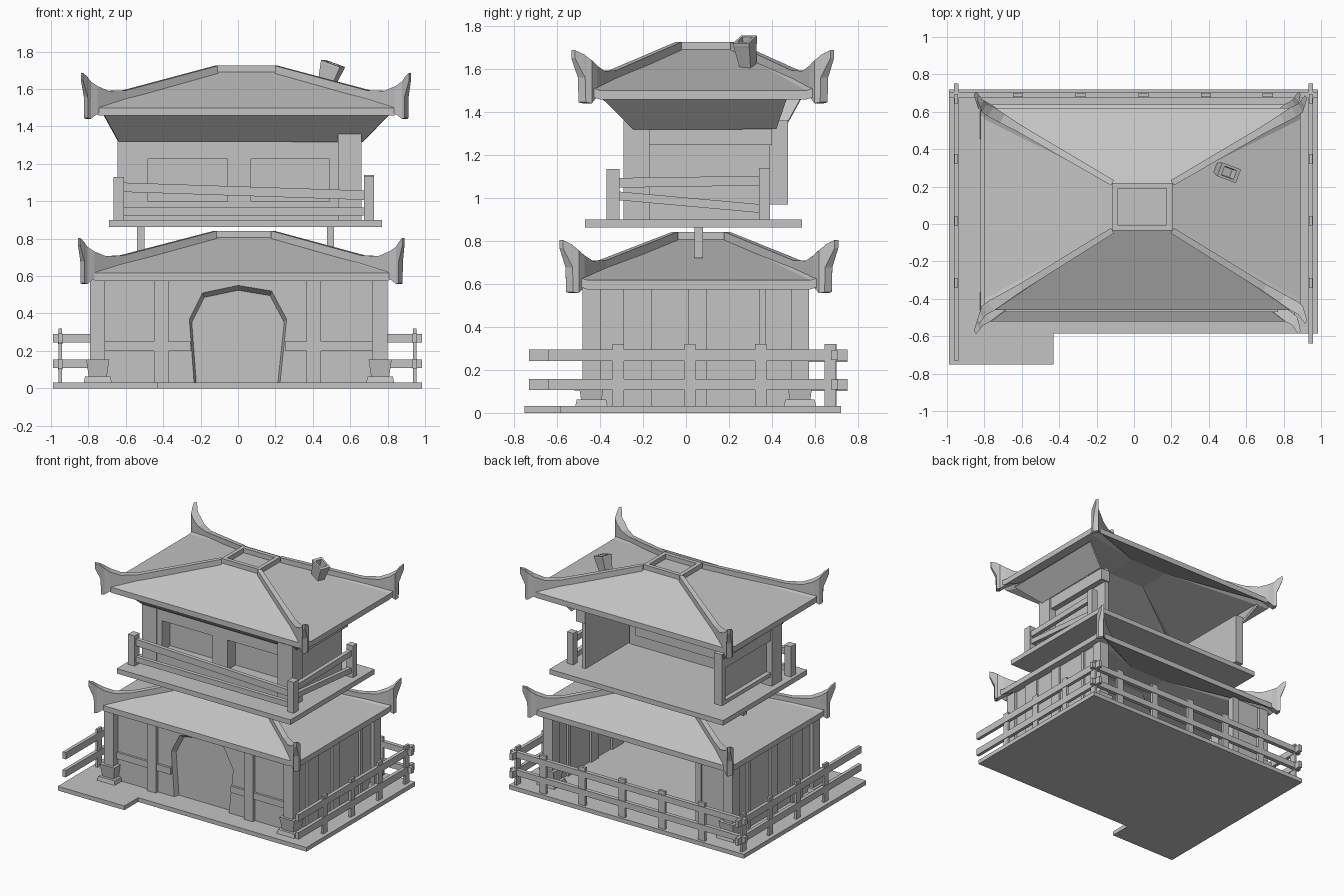
import bpy
import bmesh
from mathutils import Vector

cube = bpy.data.objects.get("Cube")
if cube:
    bpy.data.objects.remove(cube, do_unlink=True)

grey = bpy.data.materials.new("plain_grey")
grey.use_nodes = True
grey.diffuse_color = (0.55, 0.55, 0.55, 1)
grey.node_tree.nodes["Principled BSDF"].inputs["Base Color"].default_value = (0.55, 0.55, 0.55, 1)


def finish(name, bm):
    bmesh.ops.recalc_face_normals(bm, faces=bm.faces)
    mesh = bpy.data.meshes.new(name)
    bm.to_mesh(mesh)
    bm.free()
    mesh.materials.append(grey)
    obj = bpy.data.objects.new(name, mesh)
    bpy.context.collection.objects.link(obj)
    return obj


def loft(bm, rings, caps=True):
    """Skin closed rings of equal length."""
    vs = [[bm.verts.new(p) for p in r] for r in rings]
    n = len(vs[0])
    for a, b in zip(vs, vs[1:]):
        for i in range(n):
            j = (i + 1) % n
            bm.faces.new((a[i], a[j], b[j], b[i]))
    if caps:
        bm.faces.new(vs[0])
        bm.faces.new(vs[-1])
    return vs


def rect(x0, x1, y0, y1, z):
    return [(x0, y0, z), (x1, y0, z), (x1, y1, z), (x0, y1, z)]


def boxes(name, *items):
    """One object made of boxes given as x0, x1, y0, y1, z0, z1."""
    bm = bmesh.new()
    for x0, x1, y0, y1, z0, z1 in items:
        loft(bm, [rect(x0, x1, y0, y1, z0), rect(x0, x1, y0, y1, z1)])
    return finish(name, bm)


def beam(name, p, q, width, height):
    """Rail from p to q with upright ends."""
    p, q = Vector(p), Vector(q)
    d = q - p
    side = Vector((-d.y, d.x, 0)).normalized() * width / 2
    up = Vector((0, 0, height / 2))
    bm = bmesh.new()
    loft(bm, [[c - side - up, c + side - up, c + side + up, c - side + up] for c in (p, q)])
    return finish(name, bm)


def slab(name, outline, y0, y1):
    """Upright slab from an x, z outline."""
    bm = bmesh.new()
    loft(bm, [[(x, y, z) for x, z in outline] for y in (y0, y1)])
    return finish(name, bm)


def roof(name, top, eave, tip, z):
    """Hipped shell with a framed flat top and horned hip ridges; z is the eave height."""
    bm = bmesh.new()
    thick = Vector((0, 0, 0.042))

    def corners(b, height):
        return [Vector(p) for p in rect(*b, height)]
    P, E, T = corners(top, z + 0.19), corners(eave, z + 0.02), corners(tip, z + 0.187)
    layers = []
    for drop in (0, 1):
        pv = [bm.verts.new(p - thick * drop) for p in P]
        ev = []
        for i in range(4):
            prev, here, nxt = E[i - 1], E[i], E[(i + 1) % 4]
            sag = Vector((0, 0, 0.02))
            ev.append([bm.verts.new(p - thick * drop) for p in (
                here + (prev - here).normalized() * 0.06 - sag, here,
                here + (nxt - here).normalized() * 0.06 - sag)])
        bm.faces.new(pv)
        for i in range(4):
            j = (i + 1) % 4
            bm.faces.new((pv[i], pv[j], ev[j][0], ev[i][2]))
            bm.faces.new((pv[i], ev[i][2], ev[i][1]))
            bm.faces.new((pv[i], ev[i][1], ev[i][0]))
        layers.append([v for e in ev for v in e])
    upper, lower = layers
    for i in range(12):
        j = (i + 1) % 12
        bm.faces.new((upper[i], upper[j], lower[j], lower[i]))
    finish(name, bm)

    # hip ridges ending in upturned horns with a small hooked tail
    bm = bmesh.new()
    for p, e, t in zip(P, E, T):
        stations = [(p, .225, .16, .016), (p.lerp(e, .72), .093, .03, .02),
                    (p.lerp(e, .86), .09, .0, .026), (p.lerp(e, .95), .115, -.03, .03),
                    (e, .14, -.06, .026), (e.lerp(t, .35), .16, -.055, .02),
                    (e.lerp(t, .4), .165, .06, .02), (t, .187, .15, .01)]
        side = Vector((p.y - e.y, e.x - p.x, 0)).normalized()
        rings = []
        for c, hi, lo, w in stations:
            l, r = c - side * w, c + side * w
            rings.append([(l.x, l.y, z + lo), (r.x, r.y, z + lo),
                          (r.x, r.y, z + hi), (l.x, l.y, z + hi)])
        loft(bm, rings)
    finish(name + "_hip_ridges", bm)

    x0, x1, y0, y1 = top
    w, lo, hi = 0.03, z + 0.15, z + 0.225
    boxes(name + "_top_frame", (x0, x1, y0, y0 + w, lo, hi), (x0, x1, y1 - w, y1, lo, hi),
          (x0, x0 + w, y0, y1, lo, hi), (x1 - w, x1, y0, y1, lo, hi))


# ground plate with a front corner step
bm = bmesh.new()
plan = [(-.99, -.75), (-.43, -.75), (-.43, -.585), (.985, -.585), (.985, .72), (-.99, .72)]
loft(bm, [[(x, y, z) for x, y in plan] for z in (0, .032)])
finish("ground_plate", bm)

# lower storey: corner columns on flared feet
for x in (-.75, .76):
    for y in (-.44, .53):
        boxes("lower_column", (x - .04, x + .04, y - .042, y + .042, .03, .59))
        bm = bmesh.new()
        for levels in (((.075, .03), (.068, .062)), ((.048, .062), (.062, .155))):
            loft(bm, [rect(x - h, x + h, y - h, y + h, z) for h, z in levels])
        finish("column_foot", bm)

# front wall with an arched doorway and its shallow tapered recess
arch = [(-.235, .032), (-.26, .37), (-.19, .51), (0, .55), (.18, .52), (.26, .37), (.225, .032)]
slab("lower_front_wall", [(.74, .032), (.74, .6), (-.74, .6), (-.74, .032)] + arch, -.43, -.39)
bm = bmesh.new()
rings = loft(bm, [[(x * s, y, .032 + (z - .032) * s) for x, z in arch]
                  for y, s in ((-.43, 1), (-.39, .95))], caps=False)
bm.faces.new(rings[-1])
finish("door_recess", bm)
boxes("front_posts", *[(x - .038, x + .038, -.455, -.42, .032, .59) for x in (-.41, .405)])
boxes("front_cross_rails", (-.72, -.255, -.447, -.42, .2, .25), (.25, .72, -.447, -.42, .2, .25))

# lower side walls with battens, and the short rear panel
for cx in (-.75, .76):
    boxes("lower_side_wall", (cx - .015, cx + .015, -.42, .53, .032, .6))
    boxes("side_battens", *[(cx - .03, cx + .03, a, b, .032, .6)
                            for a, b in ((-.29, -.16), (.01, .095), (.34, .37))])
boxes("rear_panel", (-.75, -.48, .52, .55, .032, .6), (-.52, -.47, .51, .56, .032, .6))

# fence: rails and posts on the back and both sides
for z in (.132, .268):
    beam("back_fence_rail", (-.99, .69, z), (.985, .69, z), .03, .045)
    beam("right_fence_rail", (-.95, -.73, z), (-.95, .75, z - .005), .026, .052)
    beam("left_fence_rail", (.945, -.64, z), (.945, .75, z), .026, .052)
boxes("back_fence_posts", *[(x - .027, x + .027, .68, .7, .03, .32)
                            for x in (-.62, -.285, .05, .385, .715)])
for x in (-.95, .945):
    boxes("side_fence_posts", *[(x - .009, x + .009, y - .026, y + .026, .03, .32)
                                for y in (-.315, .018, .348, .67)])

roof("lower_roof", (-.12, .185, -.05, .19), (-.82, .86, -.52, .64), (-.85, .885, -.58, .7), .617)

# upper storey floor and its short props
boxes("upper_floor", (-.69, .77, -.47, .54, .862, .9))
boxes("floor_props", (-.54, -.5, .04, .08, .72, .87), (.475, .512, .04, .08, .72, .87))

# upper walls: front with two deep windows
boxes("upper_columns", (-.645, -.525, -.23, -.11, .9, 1.36), (.535, .66, -.29, -.17, .9, 1.36))
boxes("upper_front_wall", *[(a, b, -.225, -.12, lo, hi) for a, b, lo, hi in (
    (-.55, .56, .9, 1), (-.55, .56, 1.225, 1.36), (-.55, -.48, 1, 1.225),
    (-.055, .07, 1, 1.225), (.49, .56, 1, 1.225))])
boxes("window_panels", (-.5, .5, -.13, -.11, .98, 1.24))

# upper side walls, one raised off the floor and longer than the other
boxes("upper_left_wall", (.57, .6, -.2, .39, .9, 1.36), (.57, .645, -.2, .4, 1.245, 1.335))
boxes("upper_right_wall", (-.6, -.57, -.15, .475, .97, 1.36), (-.635, -.57, -.15, .475, 1.245, 1.36),
      (-.635, -.57, .43, .475, .97, 1.36), (-.635, -.57, -.15, .475, .97, 1.0))

# sloping frieze below the upper eaves, open at the back
bm = bmesh.new()
low = [(-.63, .46), (-.63, -.24), (.66, -.24), (.66, .42)]
high = [(-.71, .54), (-.71, -.385), (.8, -.385), (.8, .47)]
a = [bm.verts.new((x, y, 1.33)) for x, y in low]
b = [bm.verts.new((x, y, 1.475)) for x, y in high]
for i in range(3):
    bm.faces.new((a[i], a[i + 1], b[i + 1], b[i]))
frieze = finish("upper_frieze", bm)
mod = frieze.modifiers.new("thickness", "SOLIDIFY")
mod.thickness = 0.015

# balcony railing
boxes("balcony_posts", (-.665, -.61, -.37, -.31, .9, 1.13), (.675, .727, -.37, -.31, .9, 1.135),
      (.675, .727, .34, .39, .9, 1.14))
beam("balcony_front_top_rail", (-.62, -.34, 1.075), (.69, -.34, 1.032), .03, .05)
beam("balcony_front_low_rail", (-.62, -.34, .945), (.69, -.34, .945), .03, .042)
beam("balcony_side_top_rail", (.7, -.32, 1.07), (.7, .35, 1.08), .03, .045)
beam("balcony_side_low_rail", (.7, -.32, 1.01), (.7, .35, .95), .03, .04)

roof("upper_roof", (-.115, .205, -.035, .22), (-.8, .89, -.46, .62), (-.835, .92, -.525, .68), 1.5)

# chimney: twisted, leaning with the slope, flaring upward, hollow at the top
bm = bmesh.new()
loft(bm, [rect(-h, h, -h * .7, h * .7, z)
          for h, z in ((.034, -.15), (.054, -.01), (.056, 0), (.056, .012), (.036, .012), (.032, -.05))])
chimney = finish("chimney", bm)
chimney.location = (.505, .275, 1.725)
chimney.rotation_euler = (0, .33, -.36)
